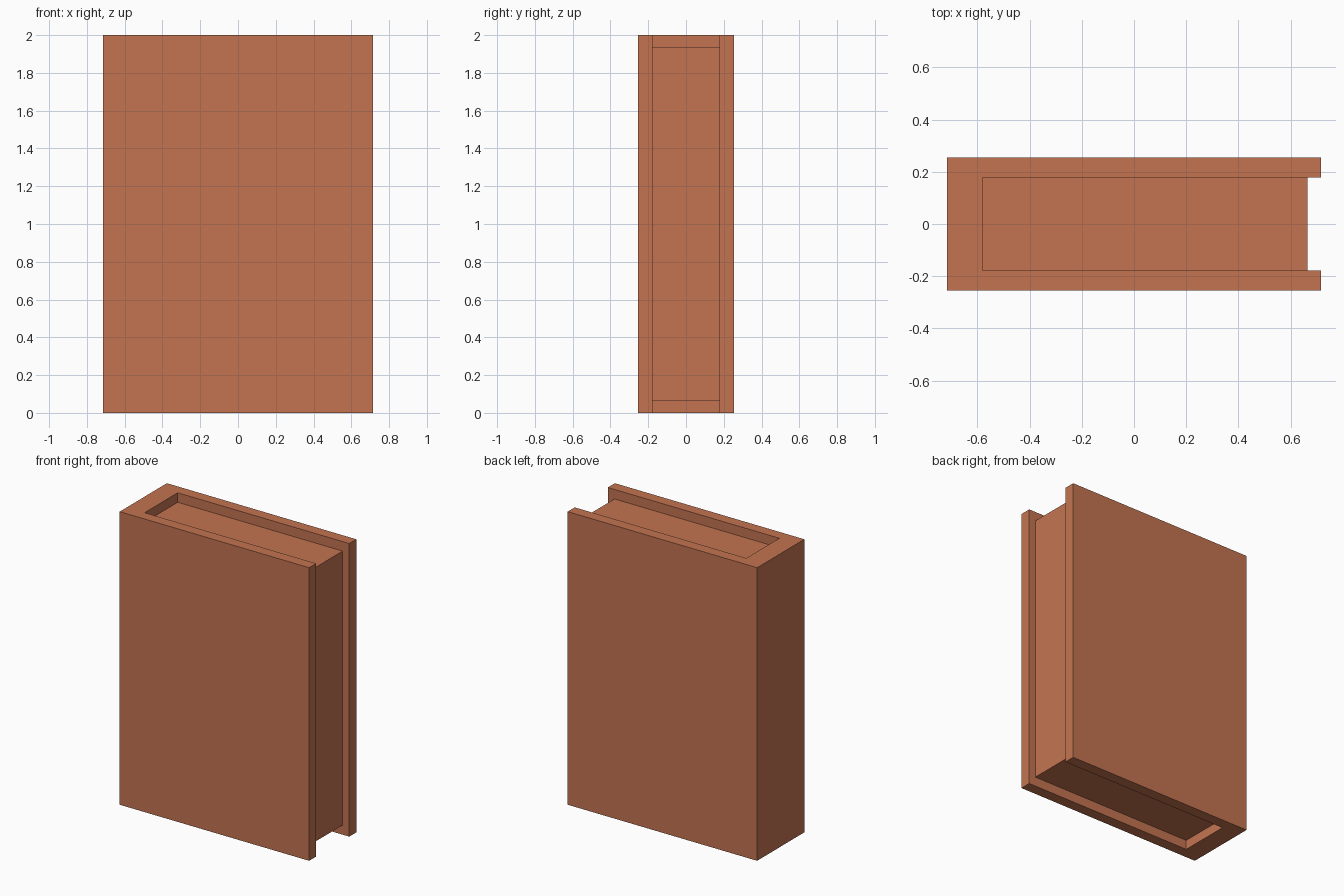
import bpy
import bmesh

if "Cube" in bpy.data.objects:
    bpy.data.objects.remove(bpy.data.objects["Cube"], do_unlink=True)

# Overall sizes
HALF_WIDTH, HALF_DEPTH, HEIGHT = 0.715, 0.254, 2.0
SPINE_INNER, PAGE_EDGE, PAGE_HALF = -0.58, 0.665, 0.178
RECESS = 0.065

# Single terracotta colour
COLOUR = (0.55, 0.175, 0.083, 1.0)
terracotta = bpy.data.materials.new("terracotta")
terracotta.use_nodes = True
terracotta.diffuse_color = COLOUR
terracotta.node_tree.nodes["Principled BSDF"].inputs["Base Color"].default_value = COLOUR


def extrude_profile(name, outline, bottom, top):
    """Raise a flat outline into a solid between two heights."""
    bm = bmesh.new()
    base = bm.faces.new([bm.verts.new((x, y, bottom)) for x, y in outline])
    raised = bmesh.ops.extrude_face_region(bm, geom=[base], use_keep_orig=True)
    verts = [g for g in raised["geom"] if isinstance(g, bmesh.types.BMVert)]
    bmesh.ops.translate(bm, verts=verts, vec=(0, 0, top - bottom))
    bmesh.ops.recalc_face_normals(bm, faces=bm.faces)
    mesh = bpy.data.meshes.new(name)
    bm.to_mesh(mesh)
    bm.free()
    mesh.materials.append(terracotta)
    obj = bpy.data.objects.new(name, mesh)
    bpy.context.collection.objects.link(obj)
    return obj


# Cover: two boards joined by a thick spine, as a U-shaped profile
half = [(-HALF_WIDTH, HALF_DEPTH), (HALF_WIDTH, HALF_DEPTH),
        (HALF_WIDTH, PAGE_HALF), (SPINE_INNER, PAGE_HALF)]
cover_outline = half + [(x, -y) for x, y in reversed(half)]
extrude_profile("book_cover", cover_outline, 0, HEIGHT)

# Page block, set back from the top, bottom and opening edge
page_outline = [(SPINE_INNER, -PAGE_HALF), (PAGE_EDGE, -PAGE_HALF),
                (PAGE_EDGE, PAGE_HALF), (SPINE_INNER, PAGE_HALF)]
extrude_profile("page_block", page_outline, RECESS, HEIGHT - RECESS)
